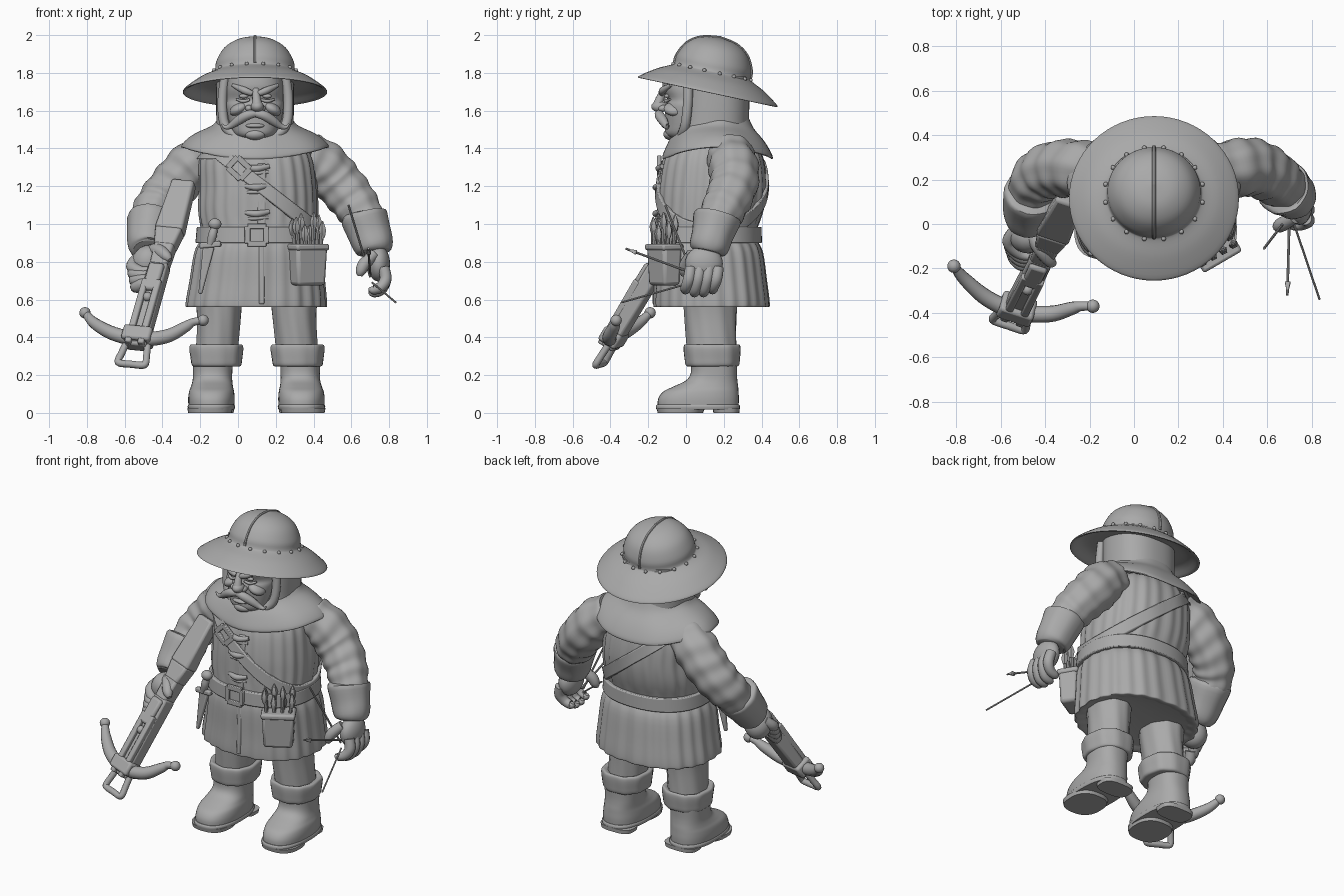
import bpy, bmesh, math
from mathutils import Vector, Matrix

clay = bpy.data.materials.new("clay_grey")
clay.diffuse_color = (0.4, 0.4, 0.4, 1)
TAU = 2 * math.pi


def add(name, bm, bevel=0):
    bmesh.ops.recalc_face_normals(bm, faces=bm.faces)
    me = bpy.data.meshes.new(name)
    bm.to_mesh(me)
    bm.free()
    ob = bpy.data.objects.new(name, me)
    bpy.context.collection.objects.link(ob)
    me.materials.append(clay)
    if bevel:
        m = ob.modifiers.new("bevel", 'BEVEL')
        m.width, m.segments = bevel, 2
    return ob


def spline(pts, k):
    """Catmull-Rom samples through tuples of any size."""
    out, n = [], len(pts)
    for i in range(n - 1):
        p = [pts[max(0, min(n - 1, i + d))] for d in (-1, 0, 1, 2)]
        for s in range(k):
            t = s / k
            out.append(tuple(0.5 * (2 * b + (c - a) * t + (2 * a - 5 * b + 4 * c - d) * t * t
                       + (3 * b - a - 3 * c + d) * t ** 3) for a, b, c, d in zip(*p)))
    return out + [tuple(pts[-1])]


def skin(name, rings, closed=False, bevel=0):
    """Join rings of points into a surface, capped unless closed."""
    bm = bmesh.new()
    vs = [[bm.verts.new(p) for p in r] for r in rings]
    n = len(vs[0])
    for i in range(len(vs) if closed else len(vs) - 1):
        a, b = vs[i], vs[(i + 1) % len(vs)]
        for j in range(n):
            bm.faces.new((a[j], a[(j + 1) % n], b[(j + 1) % n], b[j]))
    if not closed:
        bm.faces.new(vs[0])
        bm.faces.new(vs[-1])
    return add(name, bm, bevel)


def oval(a, p=2.0):
    c, s = math.cos(a), math.sin(a)
    return (math.copysign(abs(c) ** (2 / p), c), math.copysign(abs(s) ** (2 / p), s))


def loft(name, rings, n=40, k=4, p=2.0, scale=lambda a, z: 1, lift=lambda a, i: 0):
    """Stack of ovals, each ring is (cx, cy, z, rx, ry)."""
    out = []
    for i, (cx, cy, z, rx, ry) in enumerate(spline(rings, k)):
        ring = []
        for j in range(n):
            a = TAU * j / n
            x, y = oval(a, p)
            s = scale(a, z)
            ring.append((cx + rx * x * s, cy + ry * y * s, z + lift(a, i)))
        out.append(ring)
    return skin(name, out)


def tube(name, pts, n=12, k=5, puff=0, count=5, closed=False):
    """Round tube along (x, y, z, radius) points, with optional puffed folds."""
    s = spline(pts + [pts[0]], k)[:-1] if closed else spline(pts, k)
    P = [Vector(q[:3]) for q in s]
    m, out, u = len(P), [], None
    for i in range(m):
        t = (P[(i + 1) % m] - P[i - 1]) if closed else (P[min(m - 1, i + 1)] - P[max(0, i - 1)])
        t.normalize()
        if u is None:
            u = t.orthogonal()
        u = (u - t * u.dot(t)).normalized()
        v = t.cross(u)
        ring = []
        for j in range(n):
            a = TAU * j / n
            r = s[i][3] * (1 + puff * math.sin(TAU * count * i / m + 0.9 * math.sin(2 * a)) + puff * 0.6 * math.sin(8 * a))
            ring.append(P[i] + u * r * math.cos(a) + v * r * math.sin(a))
        out.append(ring)
    return skin(name, out, closed)


def beam(name, a, b, w0, h0, w1, h1, side=(1, 0, 0), bevel=0.008):
    """Tapered block from a to b; w along side, h across it."""
    a, b, s = Vector(a), Vector(b), Vector(side)
    d = (b - a).normalized()
    s = (s - d * s.dot(d)).normalized()
    u = s.cross(d)
    q = lambda c, w, h: [c + s * w / 2 * i + u * h / 2 * j for i, j in ((-1, -1), (1, -1), (1, 1), (-1, 1))]
    return skin(name, [q(a, w0, h0), q(b, w1, h1)], bevel=bevel)


def ball(name, c, r, rot=(0, 0, 0), seg=24):
    bm = bmesh.new()
    bmesh.ops.create_uvsphere(bm, u_segments=seg, v_segments=seg // 2, radius=1)
    ob = add(name, bm)
    ob.location, ob.scale, ob.rotation_euler = c, r, rot
    return ob


# --- Pleated tunic ---
TORSO = [(.09, .15, 1.46, .17, .16), (.09, .15, 1.42, .26, .22), (.095, .145, 1.34, .30, .265),
         (.105, .14, 1.2, .31, .285), (.105, .13, 1.08, .315, .28), (.11, .11, .96, .305, .262),
         (.11, .11, .92, .305, .262), (.105, .12, .85, .335, .285), (.1, .13, .7, .355, .296),
         (.095, .135, .585, .37, .305)]
pleat = lambda a, z: 1 + (.014 * math.sin(24 * a) + .006 * math.sin(11 * a + 1)) * (1 if z < .9 or z > 1 else .3)
loft("tunic", TORSO + [(.095, .135, .56, .362, .297), (.095, .135, .575, .3, .25)], 144, 4, 2.25, pleat)


def torso_at(z, a, off):
    for A, B in zip(TORSO, TORSO[1:]):
        if B[2] <= z <= A[2]:
            t = (A[2] - z) / (A[2] - B[2])
            cx, cy, _, rx, ry = (p + (q - p) * t for p, q in zip(A, B))
            x, y = oval(a, 2.25)
            return (cx + (rx + off) * x, cy + (ry + off) * y, z)


def band(name, zfun, half, thick):
    rings = []
    for j in range(80):
        a = TAU * j / 80
        z = zfun(a)
        rings.append([torso_at(max(.59, min(1.45, z + dz)), a, o) for dz, o in
                      ((-half, -.01), (-half, thick), (half, thick), (half, -.01))])
    skin(name, rings, True, 0.006)


band("belt", lambda a: .942, .043, .02)
band("shoulder_strap", lambda a: min(1.39, 1.215 - .255 * oval(a, 2.25)[0]), .046, .018)
beam("front_placket", (.125, -.125, 1.32), (.125, -.145, .98), .045, .03, .045, .03)
beam("skirt_overlap", (.125, -.153, .9), (.125, -.163, .575), .03, .03, .03, .03)
for z in (1.3, 1.2, 1.06):
    y = -.123 - .15 * (1.32 - z) + (.02 if z < 1.1 else 0)
    tube("toggle", [(.04, y, z, .012), (.1, y - .018, z - .006, .018), (.165, y, z + .006, .012)])
    tube("toggle_loop", [(.05, y, z - .032, .009), (.11, y - .012, z - .03, .01), (.16, y, z - .025, .009)])


def buckle(name, c, w, h, rot):
    M = Matrix.Translation(c) @ Matrix.Rotation(rot, 4, 'Y')
    pts = [M @ Vector(((x * w), 0, z * h)) for x, z in ((-1, -1), (1, -1), (1, 1), (-1, 1))]
    for i in range(4):
        beam(name, pts[i], pts[(i + 1) % 4], .022, .03, .022, .03, (0, 1, 0), .004)


buckle("belt_buckle", (.1, -.175, .942), .05, .046, 0)
buckle("strap_buckle", (.005, -.142, 1.295), .046, .038, .75)

# --- Hood, cape and head ---
loft("hood", [(.09, .14, 1.42, .22, .21), (.09, .145, 1.5, .205, .19), (.09, .15, 1.62, .206, .185),
              (.09, .15, 1.78, .206, .185)], 40, 4, 2.4)
loft("shoulder_cape", [(.09, .15, 1.55, .198, .182), (.09, .15, 1.495, .23, .212), (.09, .165, 1.435, .31, .255),
                       (.09, .17, 1.365, .383, .29), (.09, .17, 1.345, .378, .285), (.09, .17, 1.39, .3, .24)],
     64, 4, 2.0, lambda a, z: 1 + .012 * math.sin(7 * a),
     lambda a, i: .06 * math.cos(a) ** 2 * min(1, i / 10) + .02 * math.sin(a) * max(0, 1 - i / 8))
loft("face", [(.09, .04, 1.44, .05, .08), (.09, .02, 1.47, .11, .125), (.09, .02, 1.53, .135, .13), (.09, .02, 1.62, .152, .132),
              (.09, .03, 1.66, .15, .13), (.09, .025, 1.72, .15, .15), (.09, .03, 1.8, .14, .145)], 40, 4, 2.3)
ball("chin", (.09, -.085, 1.475), (.055, .035, .03))
ball("nose_tip", (.102, -.142, 1.622), (.034, .042, .03))
tube("nose_bridge", [(.095, -.11, 1.71, .02), (.097, -.135, 1.67, .022), (.101, -.148, 1.63, .028)])
ball("lower_lip", (.09, -.108, 1.52), (.05, .022, .013))
for s in (-1, 1):
    X = lambda d: .092 + s * d
    ball("nostril", (X(.034), -.122, 1.612), (.02, .026, .018))
    ball("cheek", (X(.085), -.06, 1.61), (.055, .058, .032), (0, s * .5, 0))
    ball("eye", (X(.062), -.1, 1.677), (.024, .014, .012))
    tube("eyebrow", [(X(.016), -.128, 1.69, .014), (X(.06), -.122, 1.708, .019), (X(.12), -.08, 1.735, .009)])
    tube("eye_bag", [(X(.03), -.11, 1.658, .007), (X(.065), -.106, 1.65, .009), (X(.1), -.085, 1.66, .006)])
    tube("moustache", [(X(.0), -.14, 1.585, .02), (X(.045), -.14, 1.575, .026), (X(.09), -.122, 1.548, .025),
                       (X(.13), -.105, 1.52, .017), (X(.16), -.1, 1.512, .01), (X(.178), -.1, 1.53, .004)])
    tube("hood_edge", [(X(.16), .01, 1.78, .025), (X(.175), .01, 1.65, .026), (X(.16), -.005, 1.52, .026),
                       (X(.085), -.03, 1.455, .025), (X(0), -.04, 1.44, .025)])

# --- Kettle helmet, tilted back ---
DOME = [(0, 0, .018, .228, .218), (0, 0, .035, .212, .205), (0, 0, .08, .205, .2), (0, 0, .15, .165, .162),
        (0, 0, .195, .095, .095), (0, 0, .211, .01, .01)]
helm = [loft("helmet", [(0, 0, -.04, .17, .17), (0, 0, -.045, .3, .29), (0, 0, -.085, .37, .366),
                        (0, 0, -.074, .376, .371), (0, 0, -.018, .3, .29)] + DOME, 64, 4)]
seam = [(0, r[4], r[2] - .002, .009) for r in DOME[1:]]
helm.append(tube("helmet_ridge", seam + [(0, -y, z, r) for _, y, z, r in seam[::-1]], 8, 4))
for i in range(16):
    a = TAU * (i + .5) / 16
    helm.append(ball("helmet_rivet", (.222 * math.cos(a), .213 * math.sin(a), .024), (.011,) * 3, seg=10))
tilt = Matrix.Translation((.09, .133, 1.781)) @ Matrix.Rotation(-.21, 4, 'X')
for o in helm:
    o.matrix_world = tilt @ Matrix.LocRotScale(o.location, None, o.scale)

# --- Legs and boots ---
for cx, toe in ((-.115, -.1), (.315, .1)):
    fold = lambda a, z: 1 + .02 * math.sin(9 * a + 8 * z)
    lx = cx + (.1 - cx) * .07
    loft("trouser_leg", [(lx, .13, .66, .13, .15), (lx, .13, .5, .115, .137), (cx, .14, .3, .11, .13)], 40, 5, 2, fold)
    loft("boot_cuff", [(cx, .14, .245, .1, .11), (cx, .14, .25, .128, .138), (cx, .14, .29, .136, .146),
                       (cx, .14, .345, .142, .15), (cx, .14, .362, .13, .14), (cx, .14, .35, .1, .11)], 40, 4, 2.3, fold)
    yb = lambda z, y0, y1, r: (cx + toe * (.14 - (y0 + y1) / 2) * .8 + (.015 if cx > .1 else -.02), (y0 + y1) / 2, z, r, (y1 - y0) / 2)
    loft("boot", [yb(.27, .025, .272, .106), yb(.21, .025, .27, .104), yb(.172, .0, .272, .105), yb(.14, -.065, .276, .111),
                  yb(.113, -.12, .278, .119), yb(.075, -.147, .28, .123), yb(.03, -.15, .278, .121)], 40, 4, 2.4)
    loft("boot_sole", [yb(.045, -.153, .28, .12), yb(.035, -.16, .286, .126), yb(.018, -.157, .284, .122)], 40, 2, 2.5)
    loft("sole_pad", [yb(.025, -.156, .1, .12), yb(0, -.15, .09, .115)], 32, 1, 2.5)
    loft("heel", [yb(.025, .14, .285, .11), yb(0, .145, .283, .105)], 32, 1, 3)

# --- Arms, gloves and hands ---
ARMS = {"right": [(-.15, .22, 1.37, .12), (-.24, .245, 1.31, .13), (-.325, .25, 1.22, .128), (-.4, .23, 1.13, .122),
                  (-.45, .18, 1.05, .113), (-.465, .115, .97, .1)],
        "left": [(.36, .23, 1.37, .12), (.45, .25, 1.31, .13), (.53, .255, 1.22, .128), (.605, .225, 1.13, .122),
                 (.655, .185, 1.05, .113), (.69, .15, .97, .1)]}
for side, pts in ARMS.items():
    tube(side + "_sleeve", pts, 48, 9, .035, 6)
tube("right_glove_cuff", [(-.457, .15, 1.04, .1), (-.46, .135, 1.02, .128), (-.473, .065, .93, .114), (-.475, .015, .87, .1),
                          (-.475, .0, .855, .08)], 28, 4, .02, 2)
tube("left_glove_cuff", [(.665, .17, 1.05, .1), (.67, .165, 1.03, .125), (.7, .14, .94, .112), (.725, .12, .87, .1),
                         (.73, .115, .85, .08)], 28, 4, .02, 2)
ball("right_palm", (-.48, -.045, .79), (.085, .085, .1), (.4, .2, 0))
tube("right_thumb", [(-.46, -.05, .86, .032), (-.42, -.11, .86, .036), (-.38, -.165, .83, .029), (-.36, -.18, .81, .015)])
ball("left_palm", (.745, .095, .79), (.06, .1, .095))
tube("left_thumb", [(.72, .03, .84, .03), (.67, .0, .79, .033), (.65, -.01, .75, .028), (.645, -.01, .725, .014)])
for j in range(4):
    y, z = .17 - .048 * j, .03 * abs(j - 1.5)
    tube("left_finger", [(.77, y, .77, .031), (.782, y - .01, .71, .032), (.757, y - .025, .645 + z * .5, .029),
                         (.715, y - .03, .63 + z * .5, .025), (.705, y - .03, .645 + z * .5, .012)])
    q = j * .036
    tube("right_finger", [(-.53 + q * .1, -.03 - q * .7, .82 - q, .032), (-.56 + q * .2, -.08 - q * .6, .775 - q, .033),
                          (-.515 + q * .1, -.13 - q * .5, .75 - q * .6, .029), (-.47, -.15 - q * .4, .76 - q * .6, .015)])

# --- Crossbow ---
B0, B1 = Vector((-.285, .115, 1.22)), Vector((-.54, -.405, .345))
D = (B1 - B0).normalized()
S = Vector((.96, -.28, -.03))
S = (S - D * S.dot(D)).normalized()
U = S.cross(D)
U = -U if U.y > 0 else U
at = lambda t, s=0, u=0: B0 + (B1 - B0) * t + S * s + U * u
for nm, t0, t1, u, w0, h0, w1, h1 in (("butt", 0, .3, 0, .125, .07, .155, .09), ("wrist", .29, .4, 0, .15, .09, .11, .085),
                                     ("grip", .38, .52, 0, .11, .085, .095, .085),
                                     ("stock", .5, 1, 0, .105, .085, .12, .075), ("lock_plate", .52, .68, .04, .085, .045, .08, .05),
                                     ("prod_clamp", .9, .98, .01, .16, .11, .16, .11)):
    beam("crossbow_" + nm, at(t0, 0, u), at(t1, 0, u), w0, h0, w1, h1, S, .014)
for s in (-1, 1):
    beam("crossbow_rail", at(.62, s * .036, .045), at(1, s * .036, .04), .035, .04, .035, .04, S, .008)
ball("crossbow_nut", at(.72, 0, .045), (.025,) * 3)
tube("crossbow_bow", [(-.805, -.195, .525, .02), (-.76, -.25, .475, .03), (-.66, -.335, .42, .037), (-.525, -.395, .39, .038),
                      (-.38, -.405, .405, .037), (-.28, -.38, .455, .03), (-.24, -.37, .48, .022), (-.185, -.37, .49, .02)], 14)
for c in ((-.81, -.19, .53), (-.185, -.37, .49)):
    ball("bow_tip", c, (.03, .03, .03))
tube("crossbow_stirrup", [(*at(t, s), .019) for t, s in ((.98, -.06), (1.04, -.07), (1.085, -.077), (1.1, -.062), (1.1, 0),
                          (1.1, .062), (1.085, .077), (1.04, .07), (.98, .06))], 10)


# --- Bolts, quiver and dagger ---
def bolt(a, b, r=.006):
    a, b = Vector(a), Vector(b)
    d = (b - a).normalized()
    tube("bolt_shaft", [(*a, r), (*b, r)], 8, 2)
    return d


def bolt_head(b, d):
    tube("bolt_head", [(*(Vector(b) - d * .065), .006), (*(Vector(b) - d * .06), .017), (*b, .001)], 4, 1)


bolt_head((.69, -.32, .87), bolt((.7, .06, .73), (.69, -.32, .87)))
bolt((.7, .04, .72), (.585, -.11, 1.1))
bolt((.71, .03, .69), (.835, -.34, .585), .005)
R, F, Z = Vector((.86, .5, 0)), Vector((.5, -.86, 0)), Vector((0, 0, 1))
qc = Vector((.368, -.115, 0))
beam("quiver", qc + Z * .675, qc + Z * .88, .17, .1, .19, .115, R, .018)
beam("quiver_rim", qc + Z * .86, qc + Z * .895, .2, .13, .2, .13, R, .012)
for i in range(8):
    p = qc + R * (.044 * (i % 4) - .066) + F * (.04 * (i // 4) - .02)
    lean = p + R * .01 * (i % 4 - 1.5)
    top = 1.01 + .035 * math.sin(i * 2.3)
    tube("quiver_bolt", [(*(p + Z * .85), .011), (*(lean + Z * top), .011)], 8, 2)
    tube("quiver_fletching", [(*(lean + Z * (top - h)), r) for h, r in ((.07, .011), (.03, .021), (-.02, .003))], 5, 2)
beam("dagger_sheath", (-.155, -.115, .88), (-.2, -.12, .63), .06, .035, .02, .02)
beam("dagger_guard", (-.205, -.125, .885), (-.09, -.145, .895), .03, .03, .03, .03, (0, 1, 0))
tube("dagger_grip", [(-.148, -.135, .89, .019), (-.135, -.14, .94, .024), (-.125, -.14, .98, .018)])
ball("dagger_pommel", (-.122, -.14, 1.0), (.034, .03, .03))

# --- Smooth shading with sharp edges kept ---
for o in bpy.context.scene.objects:
    o.select_set(True)
    bpy.context.view_layer.objects.active = o
bpy.ops.object.shade_smooth_by_angle(angle=math.radians(40))
